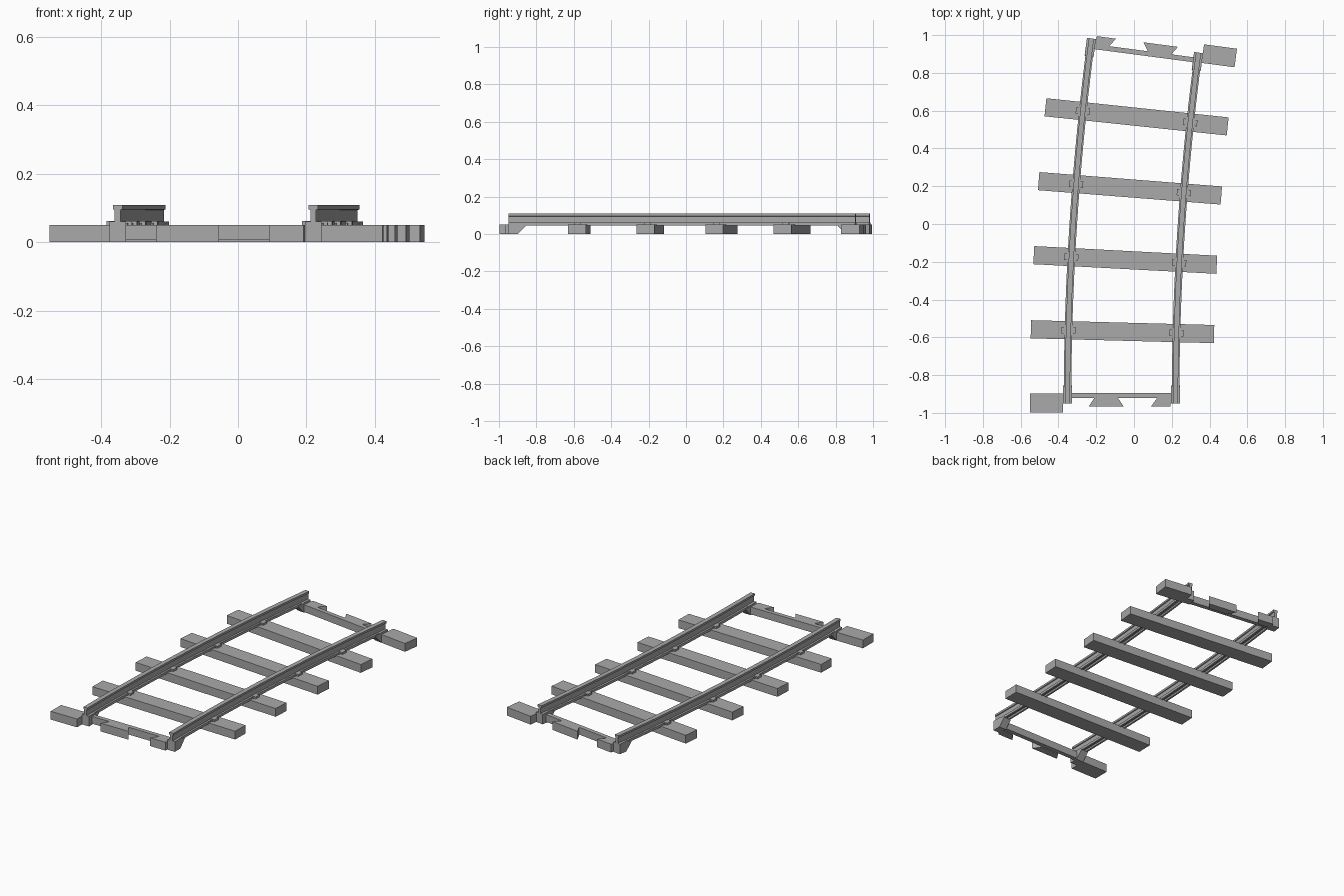
import bpy, bmesh, math
from mathutils import Matrix, Vector

if "Cube" in bpy.data.objects:
    bpy.data.objects.remove(bpy.data.objects["Cube"], do_unlink=True)

RADIUS = 14.516          # centreline radius of the curve
PIVOT = Vector((14.45, -0.95, 0))
SWEEP = math.radians(7.5)
GAUGE = 0.286            # half distance between rail centres
TIE_TOP = 0.05

grey = bpy.data.materials.new("track_grey")
grey.use_nodes = True
grey.diffuse_color = (0.4, 0.4, 0.4, 1)
grey.node_tree.nodes["Principled BSDF"].inputs["Base Color"].default_value = (0.4, 0.4, 0.4, 1)


def frame(angle, flip=False):
    """Local frame on the centreline: x across, y along the track."""
    spot = PIVOT + Vector((-math.cos(angle), math.sin(angle), 0)) * RADIUS
    turn = -angle + (math.pi if flip else 0)
    return Matrix.Translation(spot) @ Matrix.Rotation(turn, 4, "Z")


def finish(name, bm, matrix=Matrix()):
    bm.transform(matrix)
    bmesh.ops.recalc_face_normals(bm, faces=bm.faces)
    mesh = bpy.data.meshes.new(name)
    bm.to_mesh(mesh)
    bm.free()
    mesh.materials.append(grey)
    obj = bpy.data.objects.new(name, mesh)
    bpy.context.collection.objects.link(obj)
    return obj


def loft(name, rings, matrix=Matrix()):
    """Join matching rings of points into a closed solid."""
    bm = bmesh.new()
    loops = [[bm.verts.new(p) for p in ring] for ring in rings]
    n = len(loops[0])
    for a, b in zip(loops, loops[1:]):
        for i in range(n):
            j = (i + 1) % n
            bm.faces.new((a[i], a[j], b[j], b[i]))
    bm.faces.new(loops[0])
    bm.faces.new(loops[-1])
    return finish(name, bm, matrix)


def slab(name, outline, z0, z1, matrix):
    return loft(name, [[(x, y, z) for x, y in outline] for z in (z0, z1)], matrix)


def box(name, x0, x1, y0, y1, z0, z1, matrix):
    return slab(name, [(x0, y0), (x1, y0), (x1, y1), (x0, y1)], z0, z1, matrix)


# Rails: a mirrored section with head, web and grooved foot, swept along the arc
half = [(0.009, 0.056), (0.009, 0.045), (0.02, 0.045), (0.02, 0.06),
        (0.0085, 0.06), (0.0085, 0.094), (0.0135, 0.096), (0.0135, 0.108)]
section = half + [(-x, z) for x, z in reversed(half)]
STEPS = 20
for side, name in ((-1, "right_rail"), (1, "left_rail")):
    rings = []
    for k in range(STEPS + 1):
        m = frame(SWEEP * k / STEPS)
        rings.append([m @ Vector((side * GAUGE + x, 0, z)) for x, z in section])
    loft(name, rings)

# Four ties, each with a clip under both rails
for k in range(1, 5):
    m = frame(SWEEP * k / 5)
    box(f"tie_{k}", -0.485, 0.485, -0.048, 0.048, 0, TIE_TOP, m)
    for side, tag in ((-1, "right"), (1, "left")):
        c = side * GAUGE
        box(f"{tag}_clip_{k}", c - 0.037, c + 0.037, -0.017, 0.017, 0.045, 0.062, m)
        box(f"{tag}_clip_pad_{k}", c - 0.025, c + 0.025, -0.027, 0.027, 0.045, 0.056, m)

# Matching couplers on the two ends, the far one turned half way round
for end, m in (("front", frame(0)), ("back", frame(SWEEP, True))):
    box(f"{end}_half_tie", -0.485, -GAUGE - 0.023, -0.047, 0.052, 0, TIE_TOP, m)
    box(f"{end}_cross_bar", -GAUGE, GAUGE, 0.028, 0.054, 0.006, TIE_TOP, m)
    slab(f"{end}_dovetail", [(-0.174, -0.016), (0.011, -0.016), (-0.02, 0.03), (-0.143, 0.03)],
         0, TIE_TOP, m)
    slab(f"{end}_half_dovetail", [(0.156, -0.016), (0.258, -0.016), (0.266, 0.03), (0.19, 0.03)],
         0, TIE_TOP, m)
    # Rail supports, sloped beneath on the inner side
    for side, tag in ((-1, "outer"), (1, "inner")):
        c = side * GAUGE
        profile = [(0, 0), (0.052, 0), (0.095, 0.045), (0.095, 0.05), (0.052, 0.061), (0, 0.061)]
        loft(f"{end}_{tag}_rail_support",
             [[(c + dx, y, z) for y, z in profile] for dx in (-0.024, 0.024)], m)
